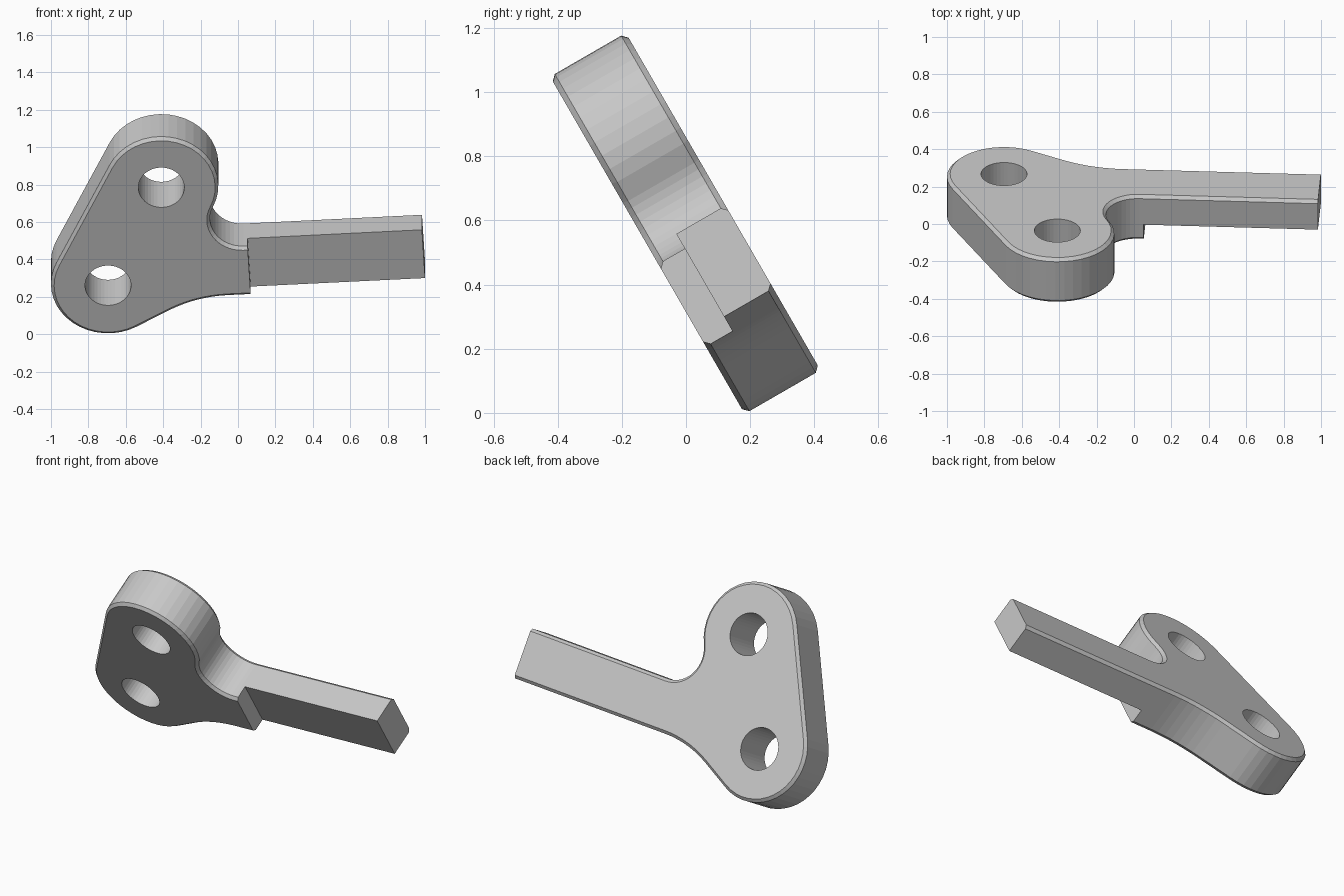
import bpy
import bmesh
from math import cos, sin, radians, ceil
from mathutils import Matrix, Vector

if "Cube" in bpy.data.objects:
    bpy.data.objects.remove(bpy.data.objects["Cube"], do_unlink=True)

FRONT, BACK, ARM_FRONT = -0.157, -0.43, -0.253   # depths along the plate normal
LOBE_R, HOLE_R, CHAMFER = 0.305, 0.123, 0.017
LOWER, UPPER = (-0.695, 0.21), (-0.41, 0.815)    # lobe and hole centres
ARM_TILT = 3.2                                   # degrees
TILT = Matrix.Rotation(radians(120), 4, 'X')


def arc(center, r, start, end, step=9):
    n = ceil(abs(end - start) / step)
    angles = [radians(start + (end - start) * i / n) for i in range(n + 1)]
    return [(center[0] + r * cos(a), center[1] + r * sin(a)) for a in angles]


def make_object(name, bm):
    mesh = bpy.data.meshes.new(name)
    bm.to_mesh(mesh)
    bm.free()
    obj = bpy.data.objects.new(name, mesh)
    bpy.context.collection.objects.link(obj)
    return obj


def cut(target, bm):
    cutter = make_object("cutter", bm)
    cutter.hide_render = True
    mod = target.modifiers.new("cut", 'BOOLEAN')
    mod.operation, mod.solver, mod.object = 'DIFFERENCE', 'EXACT', cutter
    bpy.ops.object.select_all(action='DESELECT')
    bpy.context.view_layer.objects.active = target
    target.select_set(True)
    bpy.ops.object.modifier_apply(modifier=mod.name)
    bpy.data.objects.remove(cutter, do_unlink=True)


# Outline: lower lobe, sweep into the arm, arm, tight fillet, upper lobe
outline = arc(LOWER, LOBE_R, 154.8, 300)
outline += arc((-0.017, -0.558), 0.7, 120, 93.2, 4)
outline += [(1.1, 0.206), (1.1, 0.505)]
outline += arc((0.02, 0.614), 0.17, 273.2, 155)
outline += arc(UPPER, LOBE_R, -25, 154.8)[1:]

bm = bmesh.new()
base = bm.faces.new([bm.verts.new((x, y, BACK)) for x, y in outline])
ext = bmesh.ops.extrude_face_region(bm, geom=[base])
bmesh.ops.translate(bm, verts=[v for v in ext["geom"] if isinstance(v, bmesh.types.BMVert)],
                    vec=(0, 0, FRONT - BACK))
bmesh.ops.recalc_face_normals(bm, faces=bm.faces)

# Chamfer around both faces
rims = [e for e in bm.edges if abs(e.verts[0].co.z - e.verts[1].co.z) < 1e-5]
bmesh.ops.bevel(bm, geom=rims, offset=CHAMFER, segments=1, affect='EDGES')

# Square off the arm end
along = Vector((cos(radians(ARM_TILT)), sin(radians(ARM_TILT)), 0))
bmesh.ops.bisect_plane(bm, geom=bm.verts[:] + bm.edges[:] + bm.faces[:],
                       plane_co=(1, 0.2, 0), plane_no=along, clear_outer=True)
bmesh.ops.holes_fill(bm, edges=[e for e in bm.edges if e.is_boundary])
bmesh.ops.recalc_face_normals(bm, faces=bm.faces)
bracket = make_object("lever_bracket", bm)

# Thin the arm from the front
bm = bmesh.new()
bmesh.ops.create_cube(bm, size=1)
center = Vector((0.068, 0.148, ARM_FRONT + 0.2)) + along * 0.7
bmesh.ops.transform(bm, verts=bm.verts, matrix=Matrix.Translation(center)
                    @ Matrix.Rotation(radians(ARM_TILT), 4, 'Z')
                    @ Matrix.Diagonal((1.4, 1.5, 0.4, 1)))
# Keep the cutter clear of the fillet and upper lobe
cut(bracket, bm)

# Two through holes
for x, y in (LOWER, UPPER):
    bm = bmesh.new()
    bmesh.ops.create_cone(bm, cap_ends=True, segments=40, radius1=HOLE_R, radius2=HOLE_R,
                          depth=1, matrix=Matrix.Translation((x, y, BACK)))
    cut(bracket, bm)

# Lean the bracket back
bracket.data.transform(TILT)

grey = bpy.data.materials.new("plain_grey")
grey.use_nodes = True
colour = (0.58, 0.58, 0.58, 1)
grey.diffuse_color = colour
grey.node_tree.nodes["Principled BSDF"].inputs["Base Color"].default_value = colour
bracket.data.materials.clear()
bracket.data.materials.append(grey)
for face in bracket.data.polygons:
    face.material_index = 0
